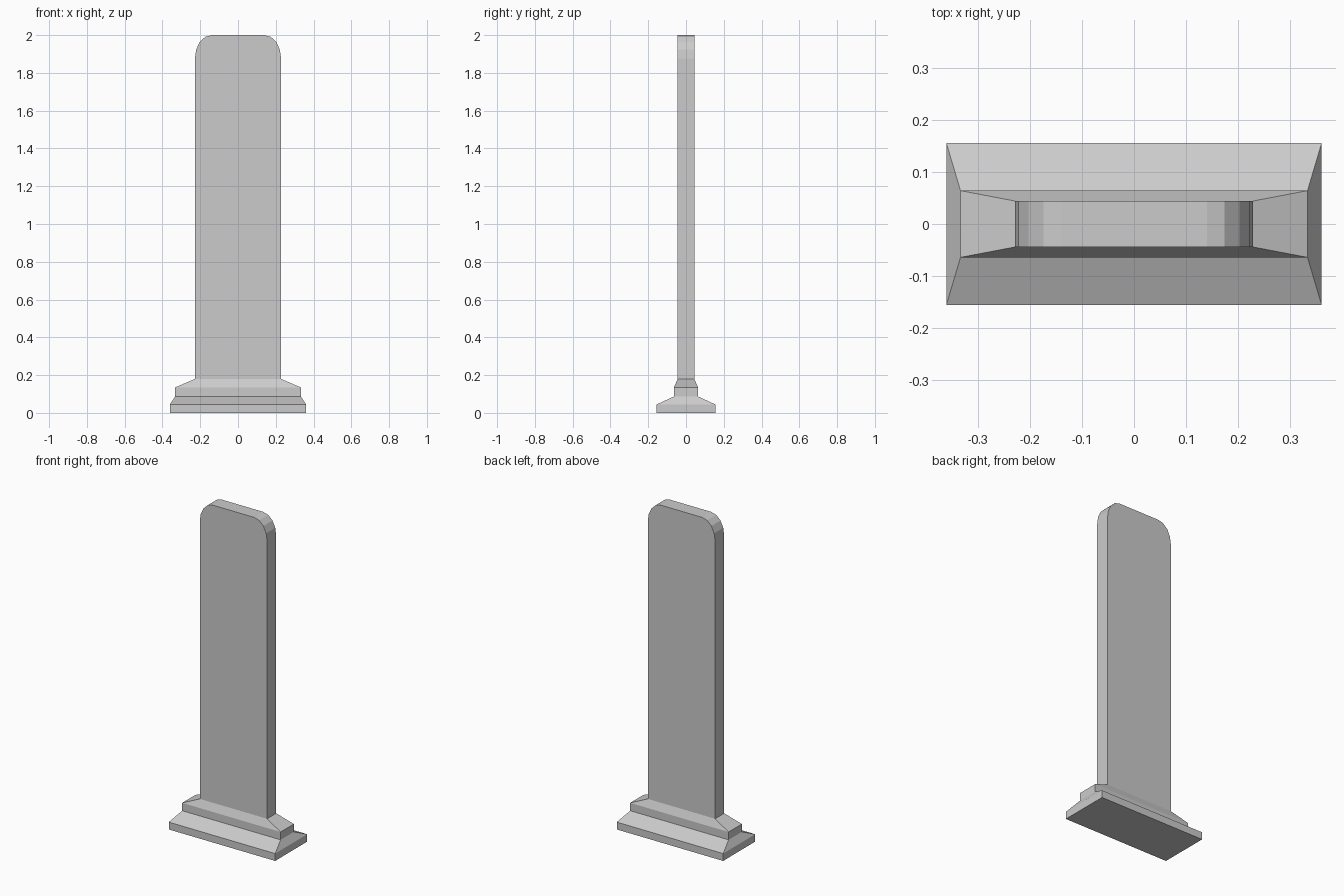
import bpy
from math import sin, cos, pi

if "Cube" in bpy.data.objects:
    bpy.data.objects.remove(bpy.data.objects["Cube"])


def make_object(name, verts, faces):
    mesh = bpy.data.meshes.new(name)
    mesh.from_pydata(verts, [], faces)
    mesh.update()
    obj = bpy.data.objects.new(name, mesh)
    bpy.context.collection.objects.link(obj)
    return obj


def bridge(a, b, n):
    """Quads joining two rings of n vertices starting at indices a and b."""
    return [(a + i, a + (i + 1) % n, b + (i + 1) % n, b + i) for i in range(n)]


HALF_W, HALF_D, FOOT_Z, TOP_Z = 0.228, 0.044, 0.18, 2.0

# Stepped plinth: rectangular rings (half width, half depth, height)
rings = [(0.36, 0.155, 0.0), (0.36, 0.155, 0.045), (0.333, 0.064, 0.087),
         (0.333, 0.064, 0.135), (HALF_W, HALF_D, FOOT_Z)]
verts = [(sx * w, sy * d, z) for w, d, z in rings
         for sx, sy in ((-1, -1), (1, -1), (1, 1), (-1, 1))]
faces = [(3, 2, 1, 0)]
for r in range(len(rings) - 1):
    faces += bridge(4 * r, 4 * r + 4, 4)
make_object("plinth", verts, faces)

# Upright slab with elliptically rounded top corners (four segments each)
RX, RZ, SEG = 0.088, 0.123, 4
right = [(HALF_W, FOOT_Z)]
for i in range(SEG + 1):
    a = i * pi / 2 / SEG
    right.append((HALF_W - RX + RX * cos(a), TOP_Z - RZ + RZ * sin(a)))
outline = right + [(-x, z) for x, z in reversed(right)]
n = len(outline)
verts = [(x, y, z) for y in (-HALF_D, HALF_D) for x, z in outline]
faces = [tuple(range(n)), tuple(range(2 * n - 1, n - 1, -1))]
# The foot stays open where it meets the plinth
faces += [tuple(reversed(f)) for f in bridge(0, n, n)[:-1]]
make_object("upright_slab", verts, faces)
